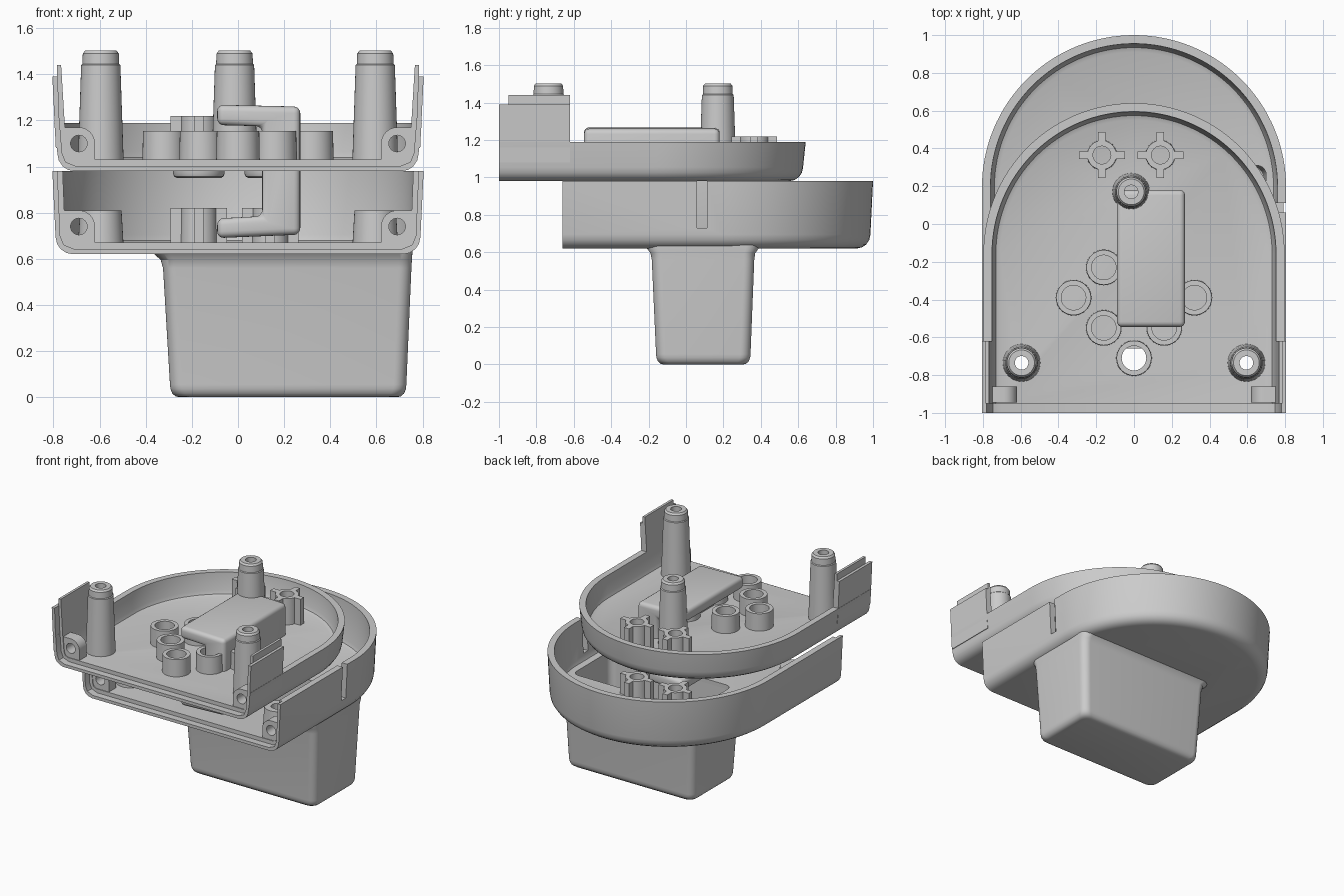
import bpy, bmesh, math
from math import sin, cos, pi

if "Cube" in bpy.data.objects:
    bpy.data.objects.remove(bpy.data.objects["Cube"])


def make(name, verts, faces):
    me = bpy.data.meshes.new(name)
    me.from_pydata(verts, [], faces)
    bm = bmesh.new()
    bm.from_mesh(me)
    bmesh.ops.recalc_face_normals(bm, faces=bm.faces)
    bm.to_mesh(me)
    bm.free()
    ob = bpy.data.objects.new(name, me)
    bpy.context.collection.objects.link(ob)
    return ob


def loft(name, rows, ring=True, ends=True):
    # skin rows of points; open rows get one face across their ends
    n, m = len(rows[0]), len(rows)
    wrap = n if ring else n - 1
    faces = [(i * n + j, i * n + (j + 1) % n, (i + 1) * n + (j + 1) % n, (i + 1) * n + j)
             for i in range(m - 1) for j in range(wrap)]
    if ends:
        faces += [tuple(range(n)), tuple(range((m - 1) * n, m * n))]
    else:
        faces += [((m - 1) * n + j, (m - 1) * n + (j + 1) % n, (j + 1) % n, j) for j in range(n)]
    if not ring:
        faces.append(tuple(i * n for i in range(m)) + tuple(i * n + n - 1 for i in reversed(range(m))))
    return make(name, [p for r in rows for p in r], faces)


def lathe(name, profile, x, y, closed=True, n=40):
    rows = [[(x + r * cos(2 * pi * k / n), y + r * sin(2 * pi * k / n), z) for k in range(n)]
            for r, z in profile]
    return loft(name, rows, ends=not closed)


def prism(name, pts, y0, y1):
    return loft(name, [[(x, y0, z) for x, z in pts], [(x, y1, z) for x, z in pts]])


def box(name, x0, x1, y0, y1, z0, z1):
    return prism(name, [(x0, z0), (x1, z0), (x1, z1), (x0, z1)], y0, y1)


def apply_mods(ob):
    dg = bpy.context.evaluated_depsgraph_get()
    me = bpy.data.meshes.new_from_object(ob.evaluated_get(dg))
    ob.modifiers.clear()
    ob.data = me


def cut(ob, cutters):
    for c in cutters:
        c.hide_render = True
        mod = ob.modifiers.new("cut", 'BOOLEAN')
        mod.operation, mod.solver, mod.object = 'DIFFERENCE', 'EXACT', c
    apply_mods(ob)
    for c in cutters:
        bpy.data.objects.remove(c)


def drill_y(x, z, r, y0, y1):
    return prism("drill", [(x + r * cos(k * pi / 12), z + r * sin(k * pi / 12)) for k in range(24)], y0, y1)


def tray(name, r, yc, yf, z0, top, cutters):
    # D-shaped shell, open at the front, with a stepped front edge
    def row(off, z):
        q = r + off
        arc = [(-q * cos(pi * k / 64), yc + q * sin(pi * k / 64), z) for k in range(65)]
        return [(-q, yf, z)] + arc + [(q, yf, z)]
    prof = [(-.088, z0), (-.06, z0 + .006), (-.036, z0 + .022), (-.02, z0 + .046), (-.014, z0 + .075),
            (0, top), (-.045, top), (-.056, z0 + .085), (-.066, z0 + .06), (-.09, z0 + .05)]
    ob = loft(name, [row(*p) for p in prof], ring=False)
    half = [(r - .095, z0 + .022), (r - .05, z0 + .04), (r - .034, z0 + .08), (r - .02, top + .05)]
    step = prism("step", half + [(-x, z) for x, z in reversed(half)], yf - .05, yf + .05)
    cut(ob, [step] + cutters)
    # screw lugs in the front corners
    for s in (-1, 1):
        cx, cz = .69, z0 + .12
        arc = [(cx - .07 * sin(a * pi / 16), cz + .07 * cos(a * pi / 16)) for a in range(9)]
        pts = [(.755, z0 + .19)] + arc + [(.62, z0 + .035), (.73, z0 + .035), (.755, z0 + .07)]
        lug = prism(name + "_screw_lug", [(s * x, z) for x, z in pts], yf + .055, yf + .14)
        cut(lug, [drill_y(s * cx, cz, .036, yf, yf + .2)])
    return ob


def rrect(x0, x1, y0, y1, z, r=.05):
    pts = []
    for cx, cy, a0 in ((x1 - r, y1 - r, 0), (x0 + r, y1 - r, 1), (x0 + r, y0 + r, 2), (x1 - r, y0 + r, 3)):
        for k in range(9):
            a = (a0 + k / 8) * pi / 2
            pts.append((cx + r * cos(a), cy + r * sin(a), z))
    return pts


def cross_socket(name, x, y, z0, z1):
    # ring with four fins
    lathe(name, [(.08, z0), (.077, z1), (.047, z1), (.047, z0)], x, y)
    for k in range(4):
        dx, dy = ((1, 0), (0, 1), (-1, 0), (0, -1))[k]
        cx, cy = x + .095 * dx, y + .095 * dy
        hx, hy = .02 + .007 * abs(dx), .02 + .007 * abs(dy)
        box(name + "_fin", cx - hx, cx + hx, cy - hy, cy + hy, z0, z1)


posts = [(-.595, -.735), (.595, -.735), (-.015, .17)]

# upper tray
holes = [lathe("hole", [(.036, .9), (.036, 1.1)], x, y, False) for x, y in posts]
holes.append(lathe("hole", [(.065, .9), (.065, 1.1)], 0, -.71, False))
tray("upper_tray", .797, -.157, -1, .98, 1.19, holes)

# raised front cheeks with inner lip
for s in (-1, 1):
    prism("cheek_outer", [(s * .79, 1.08), (s * .805, 1.39), (s * .782, 1.39), (s * .77, 1.08)], -1, -.62)
    prism("cheek_lip", [(s * .782, 1.08), (s * .785, 1.44), (s * .767, 1.44), (s * .745, 1.08)], -.95, -.62)

# tall screw posts
for x, y in posts:
    lathe("screw_post", [(.1, 1.0), (.085, 1.44), (.08, 1.445), (.078, 1.49), (.068, 1.503),
                         (.036, 1.503), (.036, 1.0)], x, y)

# short tubes
for x, y in [(-.32, -.39), (.32, -.39), (-.16, -.23), (.16, -.23), (-.16, -.55), (.16, -.55), (0, -.71)]:
    lathe("short_tube", [(.095, 1.0), (.092, 1.155), (.065, 1.155), (.065, 1.0)], x, y)

# cross sockets and the pads under the upper tray
for x in (-.17, .14):
    cross_socket("upper_socket", x, .365, 1.0, 1.22)
    cross_socket("lower_socket", x, .365, .64, .82)
    lathe("socket_pad", [(.095, .95), (.107, .957), (.112, .97), (.112, .99)], x, .365, False)

# C-shaped clip passing through both trays
clip = prism("clip_bracket", [(-.09, 1.18), (-.09, 1.268), (.27, 1.26), (.27, .705), (-.09, .69),
                              (-.09, .775), (.105, .785), (.105, 1.175)], -.545, .18)
bev = clip.modifiers.new("round", 'BEVEL')
bev.width, bev.segments = .028, 4
apply_mods(clip)

# lower tray with box opening and side slot
lower_cutters = [loft("opening", [rrect(-.28, .7, -.13, .31, z) for z in (.5, .75)]),
                 box("slot", .7, .9, .06, .112, .73, 1.1)]
tray("lower_tray", .805, .195, -.66, .62, .98, lower_cutters)
for x in (-.595, .595):
    lathe("lower_post", [(.1, .64), (.09, .81), (.045, .81), (.045, .64)], x, -.39)

# hollow box below
levels = [(.04, 0), (.024, .004), (.01, .016), (.002, .036), (0, .055)]
rows = [rrect(-.295 + o, .73 - o, -.16 + o, .345 - o, z, .055) for o, z in levels]
rows += [rrect(-.325, .752, -.183, .365, .56, .055), rrect(-.335, .754, -.19, .37, .595, .06),
         rrect(-.365, .756, -.21, .39, .622, .07), rrect(-.365, .756, -.21, .39, .64, .07),
         rrect(-.28, .7, -.13, .31, .64), rrect(-.25, .685, -.115, .3, .05)]
loft("lower_box", rows)

# smooth shading with sharp edges kept
bpy.ops.object.select_all(action='SELECT')
bpy.context.view_layer.objects.active = clip
bpy.ops.object.shade_smooth_by_angle(angle=math.radians(30))
